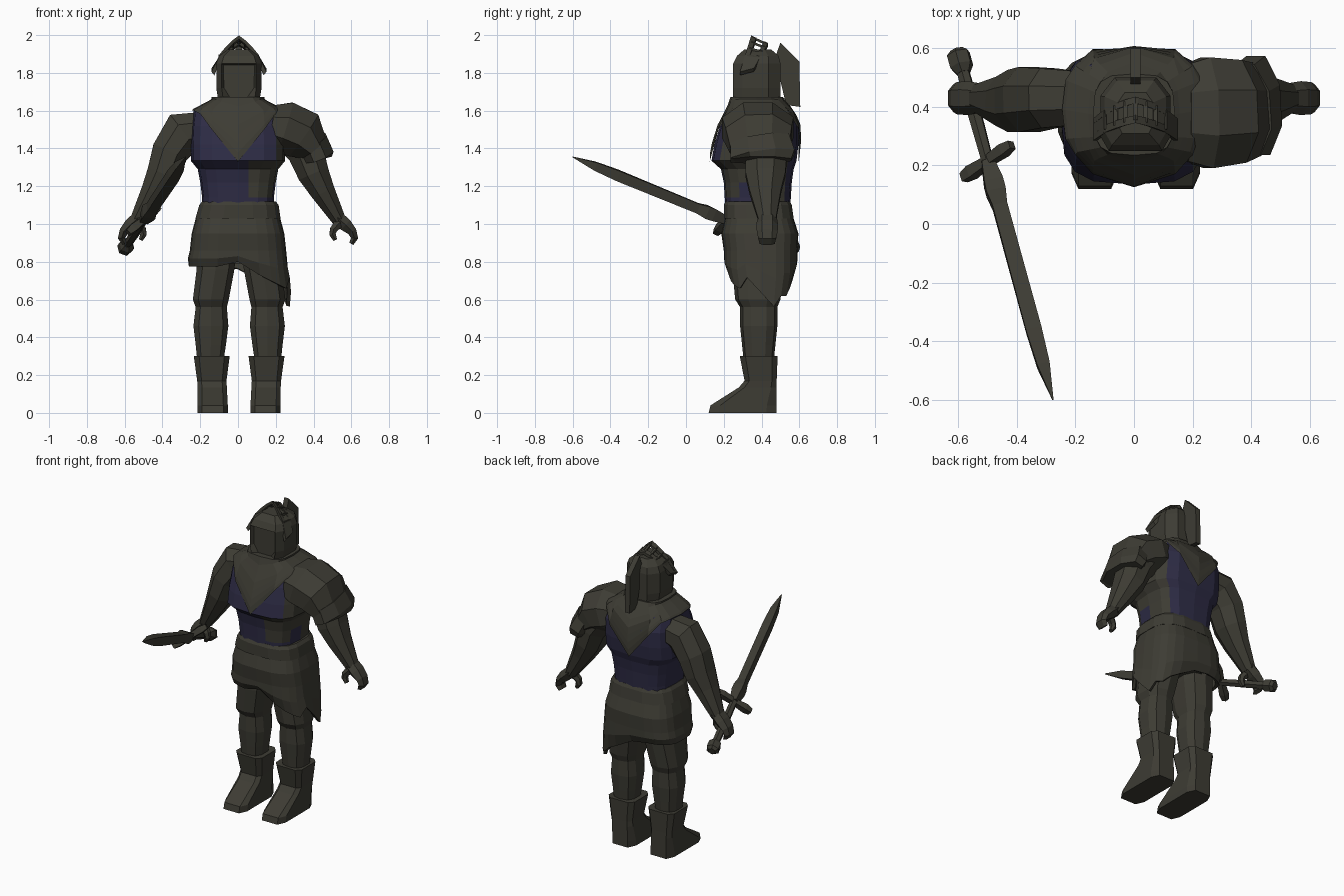
import bpy, bmesh
from math import cos, sin, pi
from mathutils import Vector

cube = bpy.data.objects.get("Cube")
if cube:
    bpy.data.objects.remove(cube)


def material(name, rgb):
    m = bpy.data.materials.new(name)
    m.use_nodes = True
    m.diffuse_color = (*rgb, 1)
    m.node_tree.nodes["Principled BSDF"].inputs["Base Color"].default_value = (*rgb, 1)
    return m


OLIVE = material("dark_olive_steel", (0.047, 0.045, 0.034))
NAVY = material("navy_cloth", (0.027, 0.025, 0.06))


def finish(name, bm, mats=(OLIVE,)):
    bmesh.ops.recalc_face_normals(bm, faces=bm.faces)
    mesh = bpy.data.meshes.new(name)
    bm.to_mesh(mesh)
    bm.free()
    for m in mats:
        mesh.materials.append(m)
    ob = bpy.data.objects.new(name, mesh)
    bpy.context.collection.objects.link(ob)
    return ob


def skin(rings, caps=(True, True)):
    """Bridge a list of equal point rings into a closed surface."""
    bm = bmesh.new()
    vs = [[bm.verts.new(p) for p in r] for r in rings]
    n = len(vs[0])
    for a, b in zip(vs, vs[1:]):
        for i in range(n):
            bm.faces.new((a[i], a[(i + 1) % n], b[(i + 1) % n], b[i]))
    for ring, wanted in zip((vs[0], vs[-1]), caps):
        if wanted:
            bm.faces.new(ring)
    return bm


def power(c, e):
    return (1 if c > 0 else -1) * abs(c) ** e


def section(z, x0, x1, y0, y1, n=12, e=0.75, turn=0.5):
    """Rounded box outline at one height."""
    grow = cos(2 * pi * turn / n) ** e
    pts = []
    for i in range(n):
        a = 2 * pi * (i + turn) / n
        pts.append(Vector(((x0 + x1) / 2 + (x1 - x0) / 2 * power(cos(a), e) / grow,
                           (y0 + y1) / 2 + (y1 - y0) / 2 * power(sin(a), e) / grow, z)))
    return pts


def stack(rows, n=12, e=0.75):
    return skin([section(*r, n, e) for r in rows])


def tube(rows, side, n=8, turn=0.5):
    """Sweep an oval along a path; rows are (point, across, along side)."""
    rings = []
    pts = [Vector(r[0]) for r in rows]
    for k, (p, hu, hv) in enumerate(rows):
        t = (pts[min(k + 1, len(pts) - 1)] - pts[max(k - 1, 0)]).normalized()
        u = t.cross(side).normalized()
        v = u.cross(t)
        angles = [2 * pi * (i + turn) / n for i in range(n)]
        rings.append([pts[k] + u * hu * cos(a) + v * hv * sin(a) for a in angles])
    return skin(rings)


def limb(name, s, rows, n=8):
    """Sweep in the front plane; rows are (x, z, y, across, deep)."""
    return finish(name, tube([((s * x, y, z), a, b) for x, z, y, a, b in rows], Vector((0, 1, 0)), n))


# Torso, navy with a plate on the lower left of the chest and a plated left side
TORSO = [(1.06, .19, .21, .55), (1.14, .19, .205, .555), (1.22, .2, .2, .56), (1.29, .213, .185, .57),
         (1.335, .25, .135, .585), (1.42, .25, .15, .595), (1.52, .245, .18, .595), (1.605, .235, .225, .56),
         (1.66, .13, .25, .5)]
BOXY = 0.62
bm = skin([section(z, -r, r, a, b, 16, BOXY, 0) for z, r, a, b in TORSO])
bmesh.ops.bisect_plane(bm, geom=bm.verts[:] + bm.edges[:] + bm.faces[:], plane_co=(.055, 0, 0), plane_no=(1, 0, 0))
bmesh.ops.recalc_face_normals(bm, faces=bm.faces)
for f in bm.faces:
    c = f.calc_center_median()
    plate = c.x > 0.055 and c.y < 0.3 and 1.14 < c.z < 1.33
    flank = f.normal.x > 0.7 and (c.z > 1.22 or c.y > 0.36)
    f.material_index = 0 if plate or flank else 1
finish("torso", bm, (OLIVE, NAVY))


def torso_at(z):
    for lo, hi in zip(TORSO, TORSO[1:]):
        if z <= hi[0]:
            t = (z - lo[0]) / (hi[0] - lo[0])
            return [p + (q - p) * t for p, q in zip(lo[1:], hi[1:])]
    return TORSO[-1][1:]


# Mantle over the shoulders, coming to a point at front and back
rings = []
for k in range(8):
    ring = []
    for i in range(16):
        across = abs(cos(2 * pi * i / 16)) ** BOXY
        hem = 1.33 + 0.27 * min(1, across / 0.86)
        z = hem + (1.672 - hem) * k / 7
        r, y0, y1 = torso_at(z)
        ring.append(section(z, -r - .01, r + .01, y0 - .015, y1 + .013, 16, BOXY, 0)[i])
    rings.append(ring)
finish("mantle", skin(rings, (False, True)))

# Hood with a recessed face opening
HOOD = [(1.62, .13, .24, .5), (1.66, .11, .25, .5), (1.72, .12, .25, .5), (1.85, .12, .25, .5),
        (1.89, .105, .27, .49), (1.925, .06, .31, .45)]
OUTLINE = [(-.76, 0), (.76, 0), (1, .2), (1, .75), (.6, 1), (-.6, 1), (-1, .75), (-1, .2)]
bm = skin([[Vector((u * r + .005, y0 + v * (y1 - y0), z)) for u, v in OUTLINE] for z, r, y0, y1 in HOOD])
front = [f for f in bm.faces if f.calc_center_median().y < 0.262
         and abs(f.calc_center_median().x) < .01 and 1.65 < f.calc_center_median().z < 1.85]
bmesh.ops.recalc_face_normals(bm, faces=bm.faces)
bmesh.ops.inset_region(bm, faces=front, thickness=0.012)
opening = list({v for f in front for v in f.verts})
bmesh.ops.translate(bm, verts=opening, vec=(0, 0.025, 0))
for v in opening:
    if v.co.z < 1.7:
        v.co.x *= 0.6
finish("hood", bm)


def extrude_x(name, profile, half):
    return finish(name, skin([[Vector((x + .005, y, z)) for y, z in profile] for x in (-half, half)]))


extrude_x("helmet_fin", [(.46, 1.85), (.5, 1.96), (.6, 1.86), (.605, 1.62), (.53, 1.63), (.49, 1.8)], .017)

# Raised visor: two arched rails joined by ribs, with solid ends
HALF_ARCH = [(.145, 0), (.1, .5), (.068, .7), (.034, .87)]
ARCH = [(-x, t) for x, t in HALF_ARCH] + [(0, 1)] + HALF_ARCH[::-1]


def visor_point(x, t, w):
    low = Vector((x + .005, .285, 1.805)).lerp(Vector((x + .005, .36, 1.825)), w)
    high = Vector((x + .005, .345, 1.998)).lerp(Vector((x + .005, .435, 1.958)), w)
    return low.lerp(high, t)


def visor_band(name, points, w0, w1):
    rings = []
    for x, t in points:
        a, b = visor_point(x, t, w0), visor_point(x, t, w1)
        drop = Vector((-x * .1, 0, -.018))
        rings.append([a, b, b + drop, a + drop])
    finish(name, skin(rings))


visor_band("visor_front_rail", ARCH, 0, .3)
visor_band("visor_back_rail", ARCH, .75, 1)
visor_band("visor_right_end", ARCH[:2], .05, .95)
visor_band("visor_left_end", ARCH[-2:], .05, .95)
for i, (x, t) in enumerate(ARCH[1:-1]):
    a, b = [visor_point(x, t, w) - Vector((0, 0, .009)) for w in (.1, .9)]
    finish(f"visor_rib_{i}", tube([(a, .009, .01), (b, .009, .01)], Vector((1, 0, 0)), 4))

# Arms and hands
ARM = [(.2, 1.5, .43, .1, .1), (.29, 1.485, .43, .125, .11), (.36, 1.38, .425, .105, .12),
       (.4, 1.265, .42, .09, .115), (.45, 1.17, .42, .07, .09), (.535, 1.02, .43, .04, .05)]
PALM = [(.52, 1.04, .43, .04, .05), (.57, .995, .43, .04, .058), (.605, .96, .43, .028, .055),
        (.617, .925, .43, .022, .048), (.6, .895, .43, .014, .04)]
THUMB = [(.54, 1.01, .41, .03, .03), (.505, .97, .4, .022, .024), (.5, .945, .4, .02, .022), (.515, .915, .4, .012, .016)]
for s, label in ((1, "left"), (-1, "right")):
    limb(label + "_arm", s, ARM)
    limb(label + "_hand", s, PALM, 6)
    limb(label + "_thumb", s, THUMB, 6)

# Left shoulder guard with a flared lip
limb("shoulder_guard", 1, [(.18, 1.52, .38, .12, .18), (.25, 1.51, .38, .15, .205), (.345, 1.47, .385, .145, .19),
                           (.405, 1.4, .39, .085, .17)])
limb("shoulder_guard_lip", 1, [(.39, 1.44, .39, .09, .17), (.425, 1.36, .405, .09, .185), (.43, 1.34, .405, .075, .165)])

# Legs and boots
for s, label in ((1, "left"), (-1, "right")):
    def side(rows):
        return [(z, *sorted((s * a + .006, s * b + .006)), c, d) for z, a, b, c, d in rows]
    finish(label + "_leg", stack(side([(.26, .085, .22, .31, .46), (.36, .07, .23, .30, .47), (.46, .057, .242, .29, .48),
                                       (.56, .065, .23, .29, .48), (.6, .055, .245, .265, .495), (.76, .025, .225, .25, .52),
                                       (.95, .005, .22, .25, .54)]), 10))
    finish(label + "_boot", stack(side([(0, .06, .22, .12, .48), (.04, .06, .22, .13, .48), (.135, .065, .22, .28, .48),
                                        (.17, .067, .222, .31, .48), (.3, .05, .24, .285, .485)]), 8, .4))
finish("pelvis", stack([(.79, -.19, .19, .24, .53), (1, -.2, .2, .24, .55)]))

# Skirt with a ragged hem, long on the left
SKIRT = [(1.045, .22, .21, .565), (.95, .245, .187, .595), (.86, .255, .2, .59)]
rings = [section(z, -r, r, a, b, 24, .65, 0) for z, r, a, b in SKIRT]


def hem_height(p):
    if p.x < -.02:
        return .775
    if p.y < .29:
        return .8 if p.x < .05 else .77 - .55 * (p.x - .03)
    if p.x > .2:
        return .73 - .95 * (p.y - .3) if p.y < .5 else .62
    return .76 - .6 * p.x


lower = [Vector((p.x * 1.04, p.y, (p.z + hem_height(p)) / 2)) for p in rings[-1]]
hem = [Vector((p.x * (1.1 if p.x > 0 else 1.02), .39 + (p.y - .39) * .88, hem_height(p))) for p in rings[-1]]
inner = [Vector((p.x * .93, .39 + (p.y - .39) * .93, p.z + .005)) for p in hem]
inside = [Vector((p.x * .92, .39 + (p.y - .39) * .92, .86)) for p in rings[-1]]
finish("skirt", skin(rings + [lower, hem, inner, inside]))
finish("waistband", stack([(1.03, -.225, .225, .2, .57), (1.1, -.205, .215, .2, .56), (1.12, -.19, .2, .21, .55)], 16, .65))

# Sword held in the right hand
POMMEL, TIP = Vector((-.6, .58, .87)), Vector((-.277, -.6, 1.355))
GUARD = Vector((.16, .11, .13)).normalized()


def along(rows):
    return [(POMMEL.lerp(TIP, t), a, b) for t, a, b in rows]


finish("sword_blade", tube(along([(.31, .03, .03), (.37, .046, .046), (.4, .05, .046), (.44, .038, .035), (.8, .042, .036),
                                  (.9, .033, .03), (1, .003, .003)]), GUARD, 4, 0))
finish("sword_grip", tube(along([(.02, .022, .022), (.15, .026, .026), (.32, .022, .022)]), GUARD, 6))
finish("sword_pommel", tube(along([(-.012, .025, .025), (0, .042, .042), (.035, .042, .042), (.055, .025, .025)]), GUARD, 6))
middle = POMMEL.lerp(TIP, .31)
finish("sword_guard", tube([(middle + GUARD * d, r, r) for d, r in ((-.12, .022), (-.08, .03), (0, .022), (.08, .028), (.12, .02))],
                           (TIP - POMMEL).normalized(), 4))
